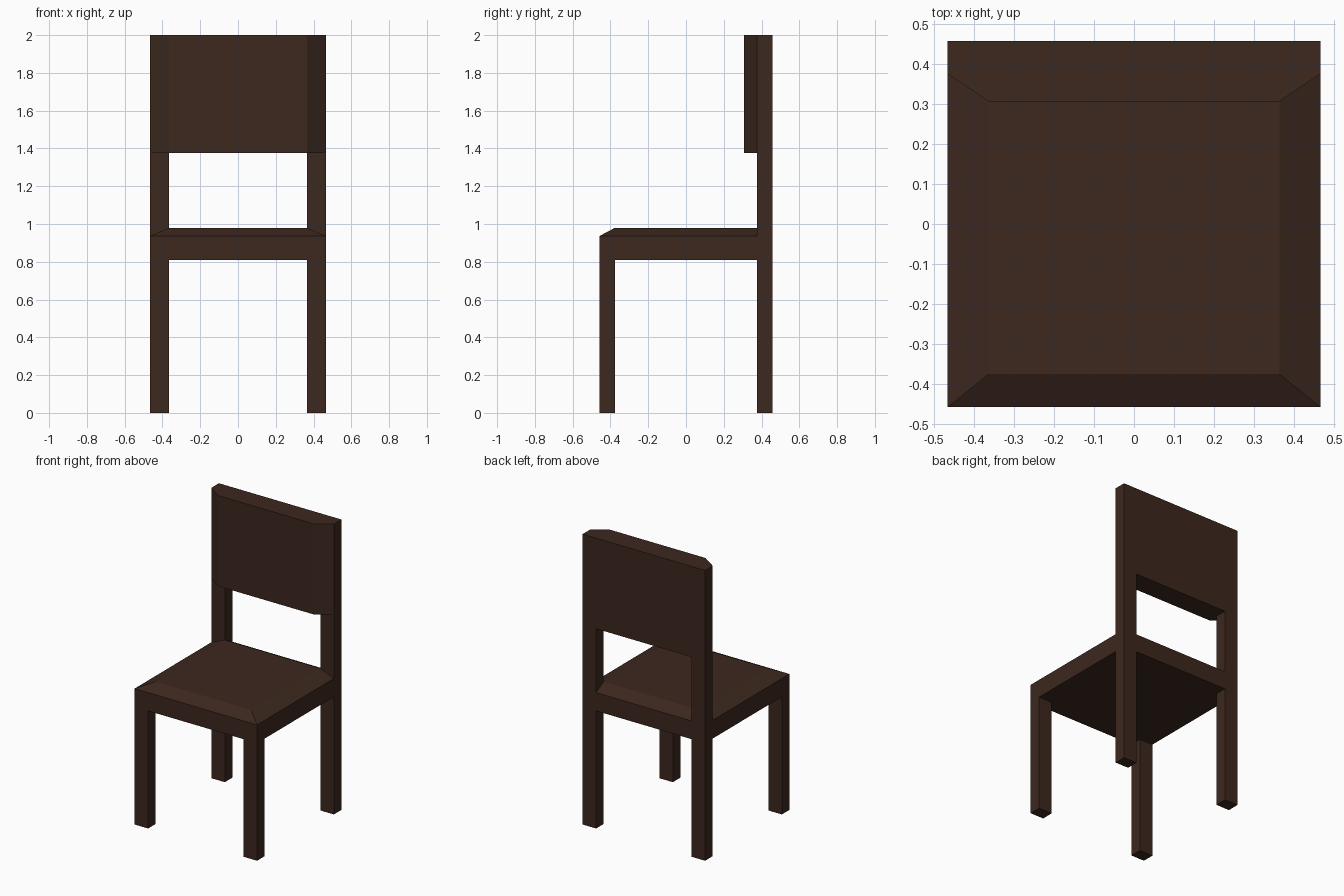
import bpy

if "Cube" in bpy.data.objects:
    bpy.data.objects.remove(bpy.data.objects["Cube"])

W, D = 0.467, 0.459        # half width and depth of the chair
IX, IY = 0.364, 0.376      # inner faces of the legs

wood = bpy.data.materials.new("dark_wood")
wood.diffuse_color = (0.045, 0.021, 0.013, 1)
wood.use_nodes = True
wood.node_tree.nodes["Principled BSDF"].inputs["Base Color"].default_value = wood.diffuse_color


def loft(name, rings):
    """Closed solid through rings of matching points, bottom to top."""
    n = len(rings[0])
    verts = [p for ring in rings for p in ring]
    faces = [tuple(reversed(range(n))), tuple(range(len(verts) - n, len(verts)))]
    for r in range(len(rings) - 1):
        a = r * n
        for i in range(n):
            j = (i + 1) % n
            faces.append((a + i, a + j, a + n + j, a + n + i))
    mesh = bpy.data.meshes.new(name)
    mesh.from_pydata(verts, [], faces)
    mesh.materials.append(wood)
    obj = bpy.data.objects.new(name, mesh)
    bpy.context.collection.objects.link(obj)
    return obj


def rect(x0, x1, y0, y1, z):
    return [(x0, y0, z), (x1, y0, z), (x1, y1, z), (x0, y1, z)]


# Seat slab with a sloped rim on all four sides
loft("seat", [rect(-W, W, -D, D, 0.81),
              rect(-W, W, -D, D, 0.936),
              rect(-IX, IX, -IY, IY, 0.98)])

# Legs: the back pair carries on up to the backrest
for side, x0, x1 in (("left", -W, -IX), ("right", IX, W)):
    loft("front_leg_" + side, [rect(x0, x1, -D, -IY, z) for z in (0, 0.81)])
    loft("back_leg_" + side, [rect(x0, x1, IY, D, z) for z in (0, 1.376)])

# Backrest panel with angled front corners
profile = [(-W, IY), (-IX, 0.307), (IX, 0.307), (W, IY), (W, D), (-W, D)]
loft("backrest", [[(x, y, z) for x, y in profile] for z in (1.376, 2.0)])
